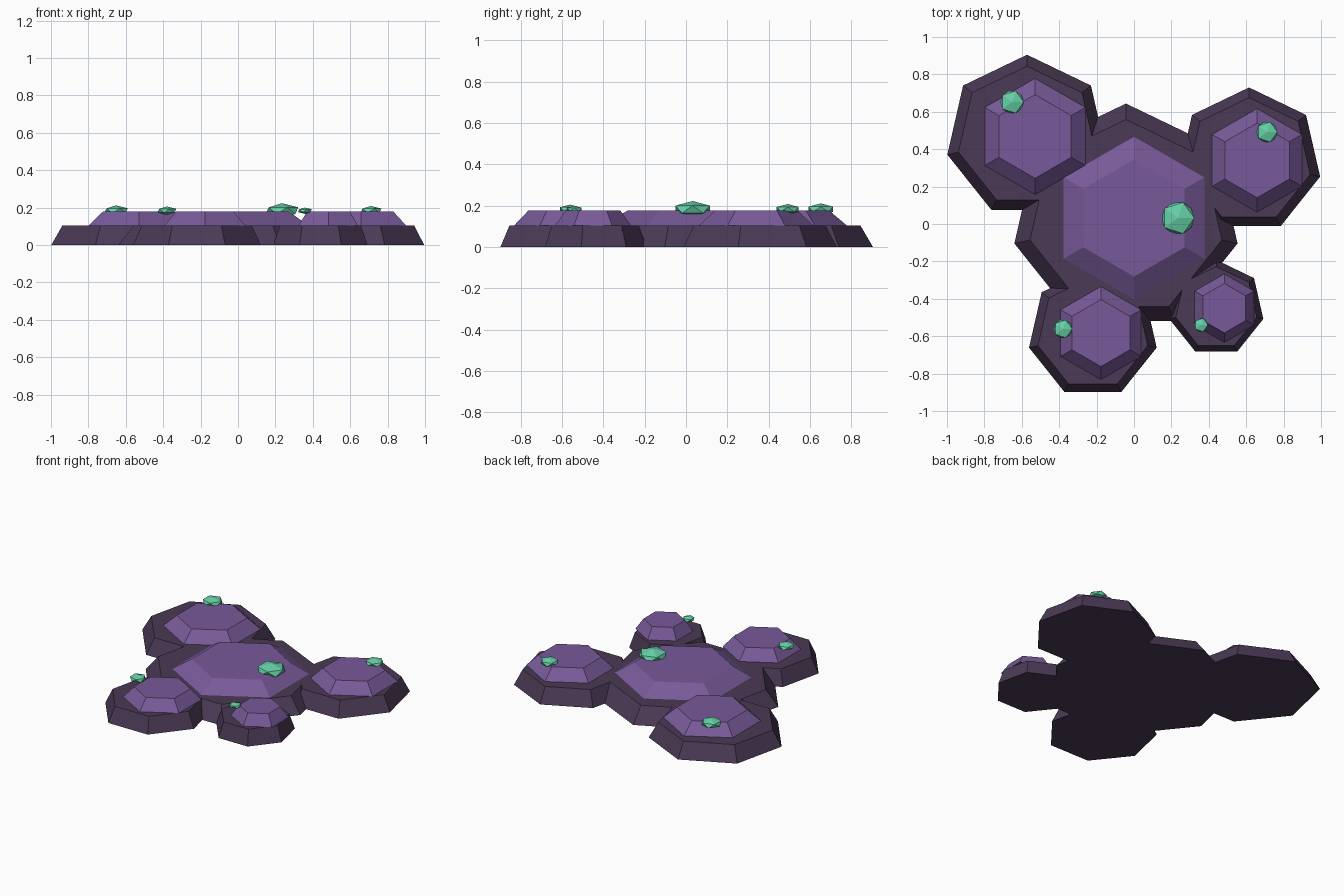
import bpy
import bmesh
from math import sin, cos, tau
from mathutils import Matrix

if "Cube" in bpy.data.objects:
    bpy.data.objects.remove(bpy.data.objects["Cube"], do_unlink=True)


def material(name, rgb):
    mat = bpy.data.materials.new(name)
    mat.use_nodes = True
    mat.diffuse_color = (*rgb, 1)
    mat.node_tree.nodes["Principled BSDF"].inputs["Base Color"].default_value = (*rgb, 1)
    return mat


DARK = material("dark plum rock", (0.069, 0.042, 0.091))
PURPLE = material("purple crust", (0.188, 0.102, 0.319))
GREEN = material("mint crystal", (0.133, 0.638, 0.392))

RIM_Z = 0.105    # top of the rock slabs
TOP_Z = 0.178    # top of the crust plateaus
CRUST_SHIFT = 0.043


def add_object(name, bm, mat, location):
    mesh = bpy.data.meshes.new(name)
    bmesh.ops.recalc_face_normals(bm, faces=bm.faces)
    bm.to_mesh(mesh)
    bm.free()
    mesh.materials.append(mat)
    obj = bpy.data.objects.new(name, mesh)
    obj.location = location
    bpy.context.collection.objects.link(obj)
    return obj


def frustum(name, sides, radius, taper, height, mat, location):
    """Tapered prism with one corner pointing to the back."""
    bm = bmesh.new()
    rings = []
    for r, z in ((radius, 0), (radius * taper, height)):
        rings.append([bm.verts.new((r * sin(tau * i / sides), r * cos(tau * i / sides), z))
                      for i in range(sides)])
    low, high = rings
    bm.faces.new(low)
    bm.faces.new(high)
    for i in range(sides):
        j = (i + 1) % sides
        bm.faces.new((low[i], low[j], high[j], high[i]))
    return add_object(name, bm, mat, location)


def crystal(name, radius, location):
    """Squashed faceted gem, half sunk in the crust."""
    bm = bmesh.new()
    bmesh.ops.create_icosphere(bm, subdivisions=1, radius=radius,
                               matrix=Matrix.Diagonal((1, 1, 0.41, 1)))
    return add_object(name, bm, GREEN, location)


# Each mound: name, slab centre, slab radius, crystal position
MOUNDS = (
    ("centre", (-0.043, 0.032), 0.612, (0.235, 0.032)),
    ("back_right", (-0.572, 0.468), 0.437, (-0.652, 0.652)),
    ("back_left", (0.615, 0.34), 0.39, (0.711, 0.492)),
    ("front_right", (-0.22, -0.583), 0.35, (-0.38, -0.561)),
    ("front_left", (0.44, -0.45), 0.258, (0.358, -0.54)),
)

for name, (x, y), radius, (gx, gy) in MOUNDS:
    frustum(name + "_rock_slab", 7, radius, 0.86, RIM_Z, DARK, (x, y, 0))
    frustum(name + "_crust", 6, radius * 0.71, 0.72, TOP_Z - RIM_Z, PURPLE,
            (x + CRUST_SHIFT, y, RIM_Z))
    crystal(name + "_crystal", radius * 0.16, (gx, gy, 0.183))
